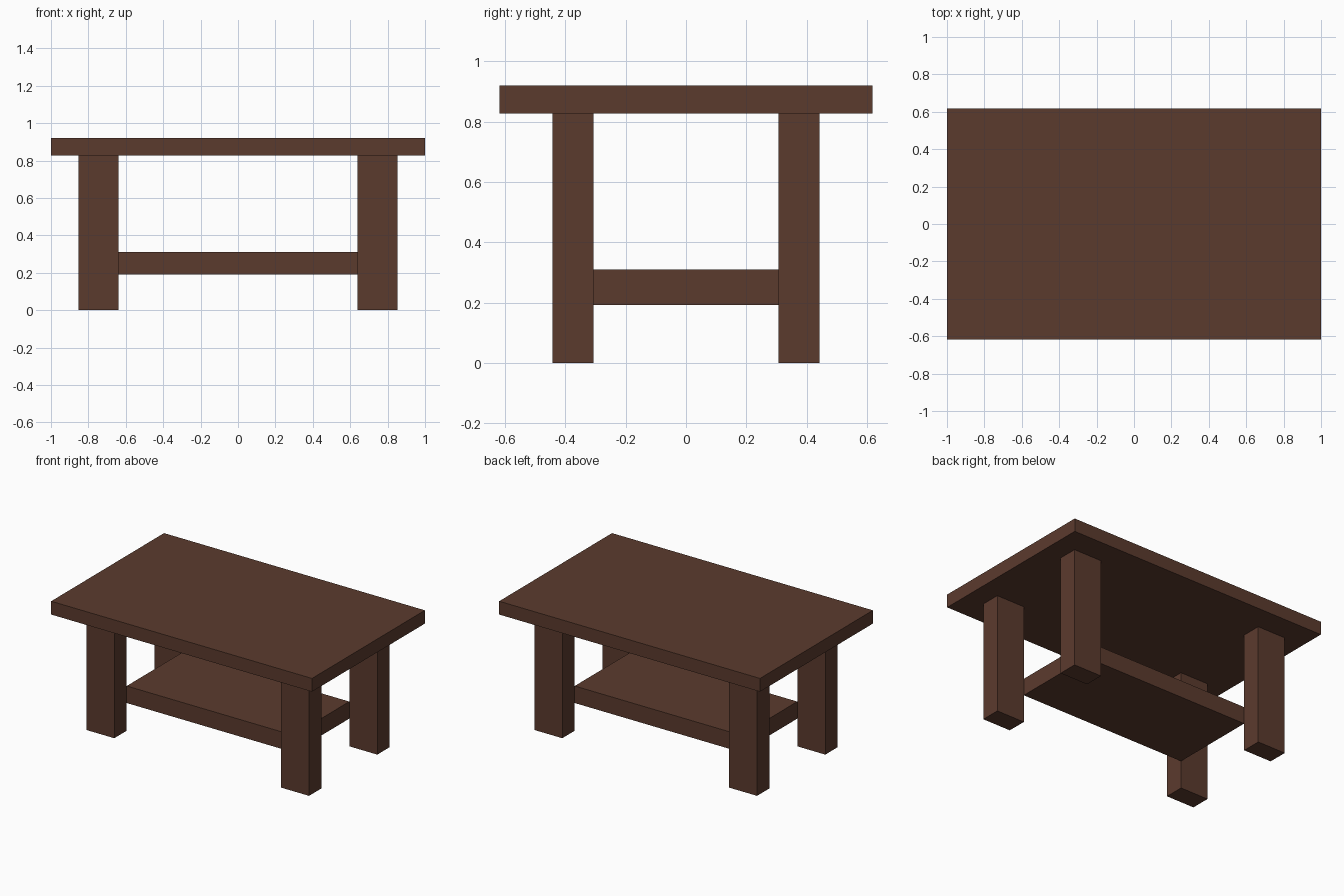
import bpy

if "Cube" in bpy.data.objects:
    bpy.data.objects.remove(bpy.data.objects["Cube"])

wood = bpy.data.materials.new("dark brown wood")
wood.diffuse_color = (0.105, 0.043, 0.027, 1.0)
wood.use_nodes = True
wood.node_tree.nodes["Principled BSDF"].inputs["Base Color"].default_value = wood.diffuse_color


def box(name, low, high):
    """Axis-aligned box between two opposite corners."""
    centre = [(a + b) / 2 for a, b in zip(low, high)]
    size = [b - a for a, b in zip(low, high)]
    bpy.ops.mesh.primitive_cube_add(size=1, location=centre)
    obj = bpy.context.object
    obj.name = name
    obj.scale = size
    bpy.ops.object.transform_apply(location=True, rotation=False, scale=True)
    obj.data.materials.append(wood)
    return obj


# Table top
TOP_UNDERSIDE = 0.828
box("table_top", (-1, -0.618, TOP_UNDERSIDE), (1, 0.618, 0.92))

# Lower shelf, meeting the inner corners of the legs
INNER_X, INNER_Y = 0.639, 0.306
box("lower_shelf", (-INNER_X, -INNER_Y, 0.192), (INNER_X, INNER_Y, 0.31))

# Four legs
OUTER_X, OUTER_Y = 0.854, 0.442
for x_name, sx in (("left", -1), ("right", 1)):
    for y_name, sy in (("front", -1), ("back", 1)):
        xs = sorted((sx * INNER_X, sx * OUTER_X))
        ys = sorted((sy * INNER_Y, sy * OUTER_Y))
        box(f"{y_name}_{x_name}_leg",
            (xs[0], ys[0], 0), (xs[1], ys[1], TOP_UNDERSIDE))
